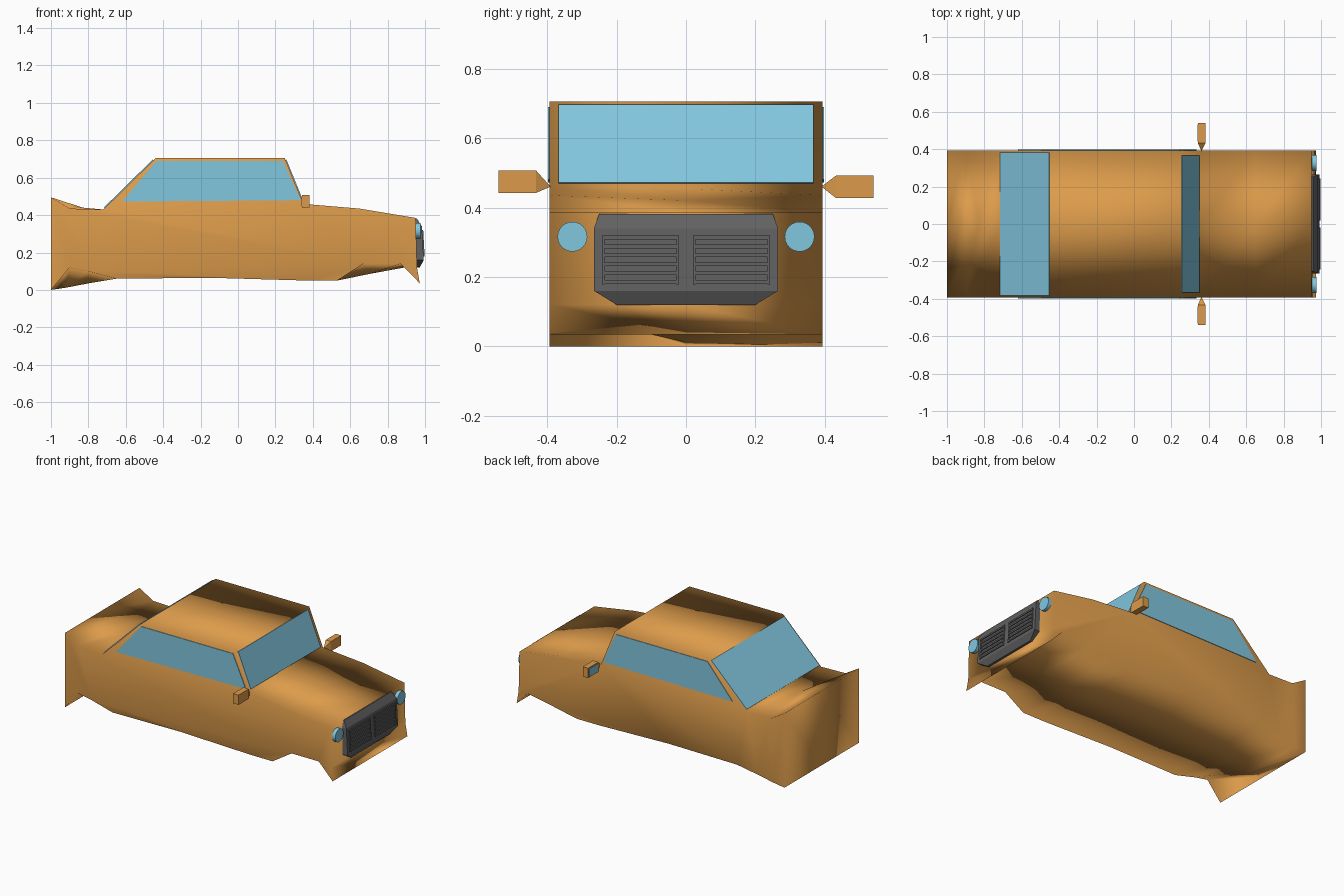
import bpy, bmesh
from mathutils import Vector

old = bpy.data.objects.get("Cube")
if old:
    bpy.data.objects.remove(old, do_unlink=True)


def material(name, rgb):
    m = bpy.data.materials.new(name)
    m.use_nodes = True
    m.diffuse_color = (*rgb, 1)
    m.node_tree.nodes["Principled BSDF"].inputs["Base Color"].default_value = (*rgb, 1)
    return m


PAINT = material("orange paint", (0.72, 0.33, 0.07))
GLASS = material("light blue glass", (0.22, 0.57, 0.74))
GREY = material("dark grey", (0.12, 0.12, 0.12))
HALF = 0.393


def finish(name, bm, mat):
    bmesh.ops.recalc_face_normals(bm, faces=bm.faces[:])
    me = bpy.data.meshes.new(name)
    bm.to_mesh(me)
    bm.free()
    me.materials.append(mat)
    ob = bpy.data.objects.new(name, me)
    bpy.context.collection.objects.link(ob)
    return ob


def hull(name, points, mat):
    bm = bmesh.new()
    for p in points:
        bm.verts.new(p)
    bmesh.ops.convex_hull(bm, input=bm.verts[:])
    return finish(name, bm, mat)


def plate(name, points, offset, mat):
    off = Vector(offset)
    return hull(name, [Vector(p) + off * k for p in points for k in (-0.3, 1)], mat)


def box(name, xs, ys, zs, mat):
    return hull(name, [(x, y, z) for x in xs for y in ys for z in zs], mat)


# Body: one side profile, repeated over three columns with small changes
profile = [(-1, 0), (-1, .495), (-.9, .435), (-.72, .43), (-.44, .705), (.25, .705),
           (.35, .46), (.65, .435), (.95, .385), (.957, .12), (.972, .035), (.89, .12),
           (.70, .085), (.53, .05), (.37, .05), (-.15, .065), (-.65, .06),
           (-.8, .035), (-.92, .012)]
changes = {
    -HALF: {11: (.87, .14), 12: (.67, .14), 17: (-.8, .10), 18: (-.9, .12)},
    0: {2: (-.83, .44), 6: (.35, .455), 7: (.65, .42)},
    HALF: {},
}
bm = bmesh.new()
columns = []
for y, change in changes.items():
    pts = [change.get(i, p) for i, p in enumerate(profile)]
    columns.append([bm.verts.new((x, y, z)) for x, z in pts])
for a, b in zip(columns, columns[1:]):
    for i in range(len(a)):
        j = (i + 1) % len(a)
        bm.faces.new((a[i], a[j], b[j], b[i]))
bm.faces.new(columns[0])
bm.faces.new(columns[-1])
body = finish("body", bm, PAINT)
for f in body.data.polygons:
    f.use_smooth = True
body.modifiers.new("weighted normals", 'WEIGHTED_NORMAL')


# Windscreen and rear window lie on the sloping cabin ends
def sloped_window(name, top, bottom, t0, t1, half, out):
    a, b = Vector(top), Vector(bottom)
    ends = [a.lerp(b, t) for t in (t0, t1)]
    plate(name, [(e.x, y, e.y) for e in ends for y in (-half, half)], out, GLASS)


sloped_window("windscreen", profile[5], profile[6], .04, .96, .367, (.005, 0, .002))
sloped_window("rear_window", profile[4], profile[3], .04, .97, .383, (-.004, 0, .004))

# Side windows and door mirrors
side_glass = [(-.62, .472), (-.435, .69), (.24, .69), (.335, .48)]
for side, s, drop in (("right", -1, 0), ("left", 1, .015)):
    plate(side + "_side_window", [(x, s * HALF, z) for x, z in side_glass],
          (0, s * .004, 0), GLASS)
    x0, x1, z0, z1 = .342, .382, .442 - drop, .507 - drop
    corners = [(x, s * y, z) for x in (x0, x1) for y in (.432, .54) for z in (z0, z1)]
    hull(side + "_mirror", corners + [(.36, s * .39, .46)], PAINT)
    box(side + "_mirror_glass", (x0 - .003, x0 + .002), (s * .44, s * .532),
        (z0 + .007, z1 - .007), GLASS)

    # Headlight disc
    bpy.ops.mesh.primitive_cylinder_add(vertices=24, radius=.043, depth=.024,
                                        location=(.963, s * .327, .316),
                                        rotation=(0, 1.5708, 0))
    lamp = bpy.context.object
    lamp.name = side + "_headlight"
    lamp.data.materials.append(GLASS)
    bpy.ops.object.shade_smooth_by_angle()

# Grille block with chamfered top and bottom
outline = [(.265, .34, .983), (.265, .16, .993), (.25, .382, .956), (.2, .12, .972)]
hull("grille", [(x, s * y, z) for y, z, front in outline
                for x in (.94, front) for s in (-1, 1)], GREY)


# Framed slats on the sloping grille face
def grille_bar(name, ys, zs):
    hull(name, [(.993 - (z - .16) / 18 + d, y, z) for y in ys for z in zs
                for d in (-.004, .006)], GREY)


for side, s in (("right", -1), ("left", 1)):
    for i in range(6):
        z = .18 + i * .0256
        grille_bar(f"{side}_grille_slat_{i + 1}", (s * .025, s * .24), (z, z + .011))
    for part, y in (("inner", .02), ("outer", .234)):
        grille_bar(f"{side}_grille_{part}_frame", (s * y, s * (y + .008)), (.178, .32))
